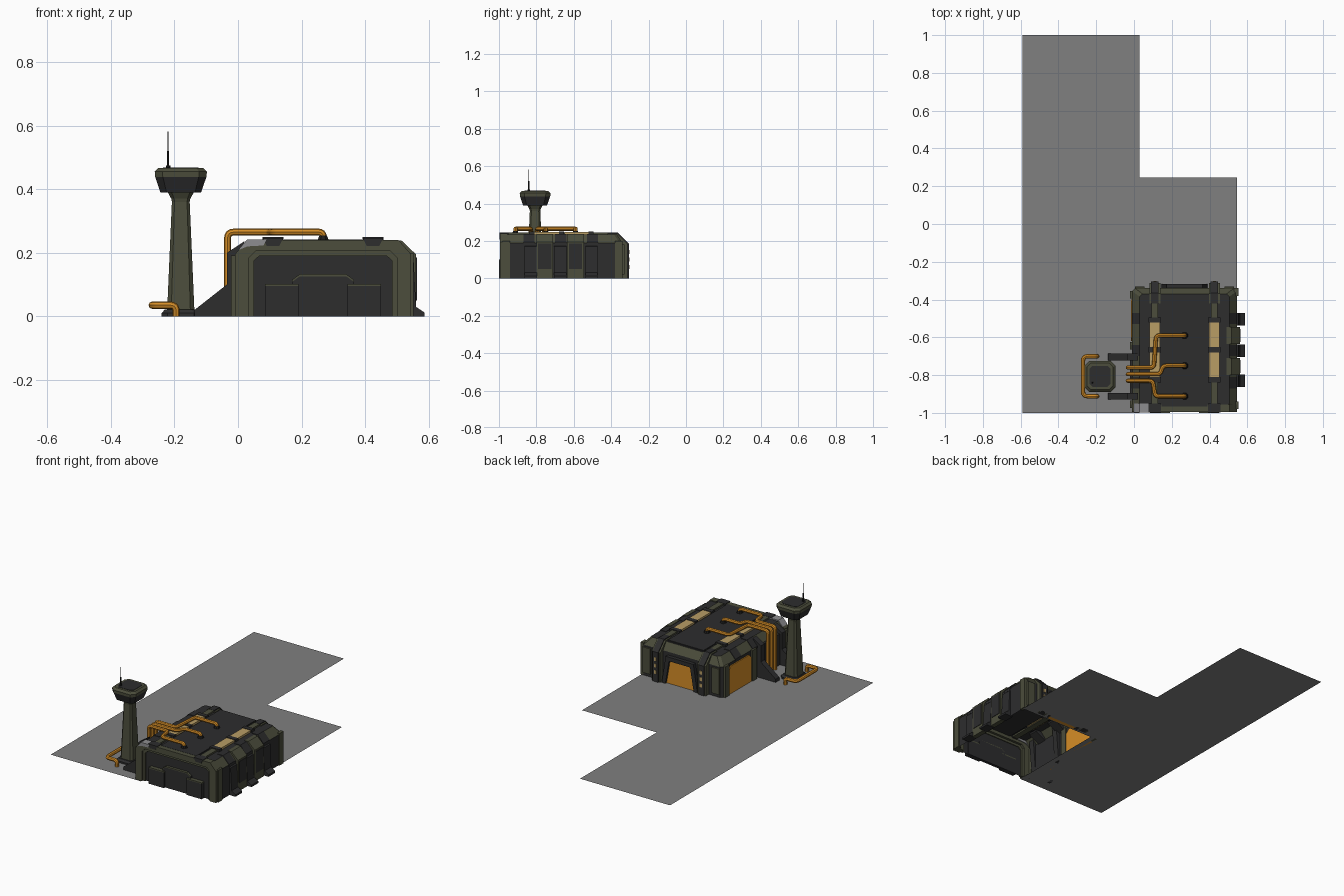
import bpy, bmesh, math
from mathutils import Vector

if "Cube" in bpy.data.objects:
    bpy.data.objects.remove(bpy.data.objects["Cube"])


def mat(name, r, g, b):
    m = bpy.data.materials.new(name)
    m.diffuse_color = (r, g, b, 1)
    m.use_nodes = True
    m.node_tree.nodes["Principled BSDF"].inputs["Base Color"].default_value = m.diffuse_color
    return m


OLIVE = mat("olive", .072, .075, .045)
DARK = mat("charcoal", .026, .026, .027)
BLACK = mat("black", .012, .012, .012)
ORANGE = mat("orange", .67, .27, .02)
TAN = mat("tan_glass", .48, .34, .13)
GREY = mat("concrete", .215, .215, .215)
LIGHT = mat("light_grey", .27, .27, .28)


def finish(name, bm, *mats, normals=True):
    if normals:
        bmesh.ops.recalc_face_normals(bm, faces=bm.faces)
    me = bpy.data.meshes.new(name)
    bm.to_mesh(me)
    bm.free()
    for m in mats:
        me.materials.append(m)
    ob = bpy.data.objects.new(name, me)
    bpy.context.collection.objects.link(ob)
    return ob


def prism(name, pts, axis, a, b, m):
    """Extrude a 2D outline along x (pts = y,z), y (pts = x,z) or z (pts = x,y)."""
    bm = bmesh.new()

    def put(p, t):
        return {'x': (t, p[0], p[1]), 'y': (p[0], t, p[1]), 'z': (p[0], p[1], t)}[axis]
    v0 = [bm.verts.new(put(p, a)) for p in pts]
    v1 = [bm.verts.new(put(p, b)) for p in pts]
    bm.faces.new(v0)
    bm.faces.new(v1[::-1])
    for i in range(len(pts)):
        j = (i + 1) % len(pts)
        bm.faces.new((v0[i], v0[j], v1[j], v1[i]))
    return finish(name, bm, m)


def box(name, x0, x1, y0, y1, z0, z1, m):
    return prism(name, [(x0, y0), (x1, y0), (x1, y1), (x0, y1)], 'z', z0, z1, m)


def loft(name, rings, mats, rule=None, bottom=True):
    """Stack cut-corner rectangles: (x0, x1, y0, y1, cut, z)."""
    bm = bmesh.new()
    loops = []
    for x0, x1, y0, y1, c, z in rings:
        pts = [(x0 + c, y0), (x1 - c, y0), (x1, y0 + c), (x1, y1 - c),
               (x1 - c, y1), (x0 + c, y1), (x0, y1 - c), (x0, y0 + c)]
        loops.append([bm.verts.new((x, y, z)) for x, y in pts])
    for lo, hi in zip(loops, loops[1:]):
        for i in range(8):
            j = (i + 1) % 8
            bm.faces.new((lo[i], lo[j], hi[j], hi[i]))
    bm.faces.new(loops[-1])
    if bottom:
        bm.faces.new(loops[0][::-1])
    bm.normal_update()
    if rule:
        for f in bm.faces:
            f.material_index = rule(f)
    return finish(name, bm, *mats, normals=False)


def pipe(name, pts, r=.011, bend=.025):
    """Round pipe along a path with rounded corners."""
    P = [Vector(p) for p in pts]
    path = [P[0]]
    for a, b, c in zip(P, P[1:], P[2:]):
        d = min(bend, (a - b).length / 2, (c - b).length / 2)
        s, e = b + (a - b).normalized() * d, b + (c - b).normalized() * d
        for k in range(5):
            t = k / 4
            path.append(s * (1 - t) ** 2 + b * 2 * t * (1 - t) + e * t * t)
    path.append(P[-1])
    cu = bpy.data.curves.new(name, 'CURVE')
    cu.dimensions = '3D'
    cu.bevel_depth, cu.bevel_resolution, cu.use_fill_caps = r, 2, True
    sp = cu.splines.new('POLY')
    sp.points.add(len(path) - 1)
    for q, p in zip(sp.points, path):
        q.co = (*p, 1)
    cu.materials.append(ORANGE)
    ob = bpy.data.objects.new(name, cu)
    bpy.context.collection.objects.link(ob)
    bpy.ops.object.select_all(action='DESELECT')
    ob.select_set(True)
    bpy.context.view_layer.objects.active = ob
    bpy.ops.object.convert(target='MESH')
    bpy.ops.object.shade_smooth_by_angle()


# L-shaped ground sheet, left open under the building
bm = bmesh.new()
bm.faces.new([bm.verts.new((x, y, 0)) for x, y in
              [(-.59, -1), (.03, -1), (.03, -.36), (.545, -.36),
               (.545, .245), (.03, .245), (.03, 1), (-.59, 1)]])
finish("ground_sheet", bm, GREY, normals=False)

# Main hall: open-bottomed shell with olive sloped eaves
loft("hall_shell", [(-.01, .545, -.975, -.34, .015, 0), (-.01, .545, -.975, -.34, .015, .19),
                    (.03, .505, -.965, -.37, .015, .235)],
     (DARK, OLIVE), lambda f: int(.2 < f.normal.z < .95), bottom=False)

# Front arch frame, inner step and light corner patch
outer = [(-.01, 0), (-.01, .195), (.03, .24), (.505, .24), (.545, .195), (.545, 0)]
inner = [(.5, 0), (.5, .185), (.48, .205), (.055, .205), (.035, .185), (.035, 0)]
prism("front_frame", outer + inner, 'y', -.995, -.955, OLIVE)
prism("front_inner_frame", inner[::-1] +
      [(.485, 0), (.485, .175), (.468, .19), (.067, .19), (.05, .175), (.05, 0)],
      'y', -.985, -.97, OLIVE)
prism("corner_patch", [(.0, .208), (.029, .242), (.09, .242), (.08, .223), (.03, .22)],
      'y', -.998, -.95, LIGHT)

# Front entrance hood and side boxes
prism("front_hood", [(.17, 0), (.17, .115), (.195, .133), (.34, .133), (.365, .115), (.365, 0)],
      'y', -.988, -.97, DARK)
prism("hood_trim", [(.17, .108), (.195, .126), (.34, .126), (.365, .108),
                    (.365, .115), (.34, .133), (.195, .133), (.17, .115)], 'y', -.991, -.97, OLIVE)
for x0, x1 in ((.085, .19), (.345, .45)):
    box("front_box", x0, x1, -1, -.97, 0, .095, DARK)
    box("front_box_trim", x0, x1, -1, -.97, .095, .102, OLIVE)

# Roof: centre panel, ribs with rear pillars, skylights and clamps
box("roof_panel", .145, .39, -.965, -.38, .225, .241, DARK)
for x in (.11, .425):
    prism("roof_rib", [(-.365, .225), (-.365, .245), (-.985, .245), (-.985, .225)],
          'x', x - .018, x + .018, OLIVE)
    prism("rear_pillar", [(-.305, 0), (-.305, .185), (-.365, .246), (-.42, .246),
                          (-.42, .225), (-.345, .19), (-.345, 0)], 'x', x - .019, x + .019, DARK)
    for s in (-1, 1):
        prism("pillar_edge", [(-.312, 0), (-.312, .183), (-.367, .24), (-.42, .24),
                              (-.42, .225), (-.345, .19), (-.345, 0)],
              'x', x + s * .019, x + s * .029, OLIVE)
    for z in (.05, .09, .13):
        box("pillar_light", x - .008, x + .008, -.31, -.302, z, z + .022, TAN)
    for y0, y1 in ((-.65, -.52), (-.81, -.68)):
        box("skylight", x - .028, x + .028, y0, y1, .23, .2475, TAN)
    for y in (-.508, -.665, -.825):
        box("rib_clamp", x - .033, x + .033, y - .014, y + .014, .23, .25, DARK)
    prism("rib_front_cap", [(x - .02, .222), (x + .02, .222), (x + .032, .246), (x - .032, .246)],
          'y', -.998, -.95, DARK)
# dark bands on the olive eaves
for y in (-.5, -.67, -.84):
    for s in (-1, 1):
        c = .2675
        prism("eave_band", [(c + s * .279, .18), (c + s * .279, .193), (c + s * .239, .238),
                            (c + s * .2, .238), (c + s * .2, .225)], 'y', y - .03, y + .03, DARK)

# Right wall: olive columns with dark inlays, sloped feet between them
for y in (-.755, -.59):
    prism("wall_column", [(.53, 0), (.56, 0), (.56, .195), (.515, .238), (.49, .238)],
          'y', y - .045, y + .045, OLIVE)
    box("column_inlay", .555, .563, y - .035, y + .035, .05, .185, DARK)
for y in (-.96, -.36):
    box("corner_column", .53, .552, y - .02, y + .02, 0, .2, OLIVE)
for y in (-.505, -.672, -.83):
    prism("wall_foot", [(.53, 0), (.587, 0), (.587, .012), (.56, .03), (.553, .17), (.53, .18)],
          'y', y - .033, y + .033, DARK)

# Left wall: orange door, columns, buttresses
prism("left_door", [(-.62, 0), (-.62, .15), (-.6, .172), (-.42, .172), (-.4, .15), (-.4, 0)],
      'x', -.016, -.003, ORANGE)
for y in (-.645, -.375, -.955):
    box("left_column", -.022, 0, y - .02, y + .02, 0, .192, OLIVE)
box("pipe_backing", -.022, 0, -.9, -.71, 0, .192, DARK)
for y in (-.704, -.912):
    prism("buttress", [(0, 0), (-.137, 0), (-.137, .02), (-.035, .1), (-.035, .2), (.02, .236)],
          'y', y - .018, y + .018, DARK)

# Rear gate with olive surround
prism("rear_gate", [(.17, 0), (.195, .145), (.34, .145), (.365, 0)], 'y', -.353, -.33, ORANGE)
prism("gate_surround", [(.145, 0), (.172, .17), (.363, .17), (.39, 0), (.365, 0),
                        (.34, .145), (.195, .145), (.17, 0)], 'y', -.35, -.318, DARK)
for x in (.03, .505):
    box("rear_wall_panel", x - .025, x + .025, -.345, -.33, .02, .18, OLIVE)

# Roof pipes running down the left wall
for y, xb, ye in ((-.76, .105, -.59), (-.795, .14, -.75), (-.83, .1, -.912)):
    pipe("roof_pipe", [(-.033, y, 0), (-.033, y, .265), (xb, y, .265),
                       (xb + .012, ye, .265), (.268, ye, .265), (.268, ye, .235)], bend=.02)
    loft("pipe_collar", [(.25, .286, ye - .018, ye + .018, .009, .238),
                         (.256, .28, ye - .012, ye + .012, .007, .254)], (BLACK,))

# Control tower
CX, CY = -.18, -.807


def ring(h, z, c=.3):
    return (CX - h, CX + h, CY - h, CY + h, h * c, z)


loft("tower_base", [ring(.06, 0), ring(.06, .01), ring(.05, .022)], (DARK,))
loft("tower_shaft", [ring(.043, .015), ring(.028, .36), ring(.03, .37), ring(.042, .392)], (OLIVE,))
loft("tower_cabin", [ring(.064, .39), ring(.081, .44)], (DARK,))
loft("tower_roof", [ring(.081, .438), ring(.082, .455), ring(.07, .467)], (OLIVE,))
loft("tower_roof_panel", [ring(.056, .46), ring(.056, .469)], (DARK,))


def mast(name, r, z0, z1):
    loft(name, [(-.22 - r, -.22 + r, -.84 - r, -.84 + r, r * .58, z) for z in (z0, z1)], (BLACK,))


mast("antenna_foot", .007, .46, .475)
mast("antenna_lower", .0035, .47, .52)
mast("antenna_upper", .0016, .52, .582)

# Ground pipe looping around the tower
pipe("ground_pipe", [(-.195, -.70, 0), (-.195, -.70, .035), (-.27, -.70, .035),
                     (-.27, -.912, .035), (-.195, -.912, .035), (-.195, -.912, 0)], r=.0115)
